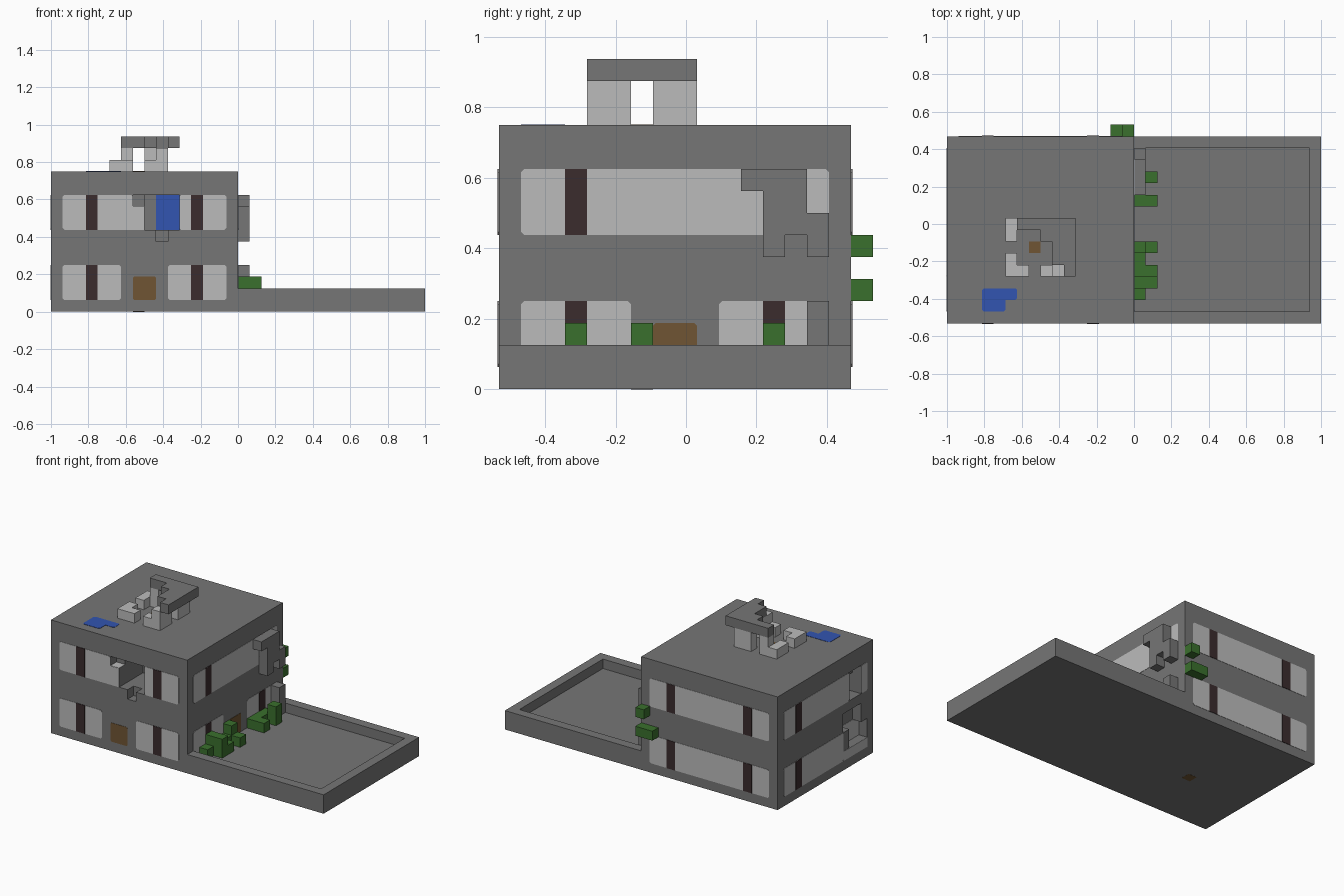
import bpy, bmesh
from itertools import product
from mathutils import Vector

cube = bpy.data.objects.get("Cube")
if cube:
    bpy.data.objects.remove(cube, do_unlink=True)

U = 1 / 16            # grid step
ORIGIN = Vector((-1, -0.53125, 0))


def material(name, rgb):
    m = bpy.data.materials.new(name)
    m.use_nodes = True
    m.diffuse_color = (*rgb, 1)
    m.node_tree.nodes["Principled BSDF"].inputs["Base Color"].default_value = (*rgb, 1)
    return m


STONE = material("grey stone", (0.18, 0.18, 0.18))
PALE = material("pale glass", (0.5, 0.5, 0.5))
DARK = material("dark frame", (0.043, 0.025, 0.027))
BLUE = material("blue", (0.032, 0.09, 0.44))
GREEN = material("leaf green", (0.042, 0.16, 0.026))
BROWN = material("wood brown", (0.16, 0.09, 0.033))


def finish(name, bm, mat):
    mesh = bpy.data.meshes.new(name)
    bmesh.ops.recalc_face_normals(bm, faces=bm.faces)
    bm.to_mesh(mesh)
    bm.free()
    mesh.materials.append(mat)
    obj = bpy.data.objects.new(name, mesh)
    bpy.context.collection.objects.link(obj)
    return obj


def block(i0, i1, j0, j1, k0, k1):
    return set(product(range(i0, i1), range(j0, j1), range(k0, k1)))


def shell(name, cells, mat):
    """Outer skin of a set of grid cells, with flat areas merged."""
    bm = bmesh.new()
    verts = {}

    def vert(p):
        if p not in verts:
            verts[p] = bm.verts.new(ORIGIN + Vector(p) * U)
        return verts[p]

    for c in cells:
        for axis, side in product(range(3), (0, 1)):
            near = list(c)
            near[axis] += 2 * side - 1
            if tuple(near) in cells:
                continue
            ring = []
            for a, b in ((0, 0), (1, 0), (1, 1), (0, 1)):
                p = list(c)
                p[axis] += side
                p[(axis + 1) % 3] += a
                p[(axis + 2) % 3] += b
                ring.append(vert(tuple(p)))
            bm.faces.new(ring if side else ring[::-1])
    bmesh.ops.dissolve_limit(bm, angle_limit=0.01, verts=bm.verts, edges=bm.edges)
    return finish(name, bm, mat)


# Each side maps (along, up, outward) in grid steps to the grid
SIDES = {
    "front": lambda a, b, d: (a, -d, b),
    "back": lambda a, b, d: (a, 16 + d, b),
    "right": lambda a, b, d: (16 + d, a, b),
    "left": lambda a, b, d: (-d, a, b),
    "top": lambda a, b, d: (a, b, 12 + d),
    "bottom": lambda a, b, d: (a, b, -d),
}


def plate(name, side, a0, a1, b0, b1, mat, cut=0.0, lift=0.03, base=0):
    """Thin plate on one side, with optionally clipped corners."""
    pts = [(a0 + cut, b0), (a1 - cut, b0), (a1, b0 + cut), (a1, b1 - cut),
           (a1 - cut, b1), (a0 + cut, b1), (a0, b1 - cut), (a0, b0 + cut)]
    if not cut:
        pts = [(a0, b0), (a1, b0), (a1, b1), (a0, b1)]
    place = SIDES[side]
    bm = bmesh.new()
    low, high = [[bm.verts.new(ORIGIN + Vector(place(a, b, d)) * U) for a, b in pts]
                 for d in (base, base + lift)]
    bm.faces.new(low)
    bm.faces.new(high)
    for n in range(len(pts)):
        m = (n + 1) % len(pts)
        bm.faces.new((low[n], low[m], high[m], high[n]))
    return finish(name, bm, mat)


# Building with broken openings in its front and left walls
house = block(0, 16, 0, 16, 0, 12)
house -= block(7, 8, 0, 1, 9, 10) | block(8, 11, 0, 4, 7, 10) | block(9, 10, 0, 1, 6, 7)
house -= block(0, 1, 2, 5, 9, 10) | block(0, 2, 2, 4, 7, 9)
house -= block(0, 1, 2, 5, 4, 6) | block(0, 1, 1, 4, 2, 4)
shell("house_body", house, STONE)
plate("front_opening_back", "front", 9, 11, 7, 10, BLUE, base=-4)
plate("front_opening_ledge", "top", 7, 8, 0, 1, PALE, base=-3)
plate("left_opening_ledge", "top", 0, 1, 4, 5, PALE, base=-3)
plate("left_opening_back", "left", 1, 4, 2, 4, PALE, base=-1)

# Yard tray with a raised rim
shell("yard", block(16, 32, 0, 16, 0, 2) - block(16, 31, 1, 15, 1, 2), STONE)

# Windows: (side, along start, along end, bottom, top)
WINDOWS = [
    ("front", 1, 6, 1, 4), ("front", 10, 15, 1, 4),
    ("front", 1, 7, 7, 10), ("front", 11, 15, 7, 10),
    ("right", 1, 6, 1, 4), ("right", 10, 15, 1, 4), ("right", 1, 15, 7, 10),
    ("back", 1, 15, 1, 4), ("back", 1, 15, 7, 10),
    ("left", 5, 15, 1, 4), ("left", 4, 15, 7, 10),
]
for side, *area in WINDOWS:
    plate(side + "_window", side, *area, PALE, cut=0.15)
plate("front_window_step", "front", 6.8, 8, 7, 9, PALE)
plate("left_window_tip", "left", 1, 2, 7, 10, PALE, cut=0.15)
plate("left_window_sill", "left", 1, 5, 1, 2, PALE)

# Dark uprights
for side in ("front", "right", "back", "left"):
    for bottom in (1, 7):
        for a in (3, 12):
            if side != "left" or a == 12:
                plate(side + "_upright", side, a, a + 1, bottom, bottom + 3, DARK, lift=0.06)

# Doors, roof pool and wooden core ends
plate("front_door", "front", 7, 9, 1, 3, BROWN, cut=0.12)
plate("right_door", "right", 7, 9, 1, 3, BROWN, cut=0.12)
plate("roof_pool_long", "top", 3, 6, 2, 3, BLUE, cut=0.15)
plate("roof_pool_wide", "top", 3, 5, 1, 2.5, BLUE, cut=0.15)
plate("core_top", "top", 7, 8, 6, 7, BROWN)
plate("core_bottom", "bottom", 7, 8, 6, 7, BROWN, lift=0.01)

# Stone pieces standing out from the right wall
ruin = block(16, 17, 11, 14, 9, 10) | block(16, 17, 12, 14, 8, 9)
ruin |= block(16, 17, 12, 15, 7, 8) | block(16, 17, 12, 13, 6, 7) | block(16, 17, 14, 15, 6, 7)
shell("wall_rubble", ruin, STONE)
shell("wall_post", block(16, 17, 14, 15, 1, 4), STONE)

# Bushes along the right wall and on the back
bush = block(16, 17, 2, 7, 1, 2) | block(16, 18, 3, 5, 1, 2) | block(16, 18, 3, 4, 2, 3)
bush |= block(16, 18, 6, 7, 1, 2) | block(16, 17, 6, 7, 2, 3)
shell("front_bushes", bush, GREEN)
hedge = block(16, 18, 10, 11, 1, 2) | block(16, 17, 11, 13, 1, 2) | block(17, 18, 12, 13, 1, 3)
shell("rear_bushes", hedge, GREEN)
shell("ivy_low", block(14, 16, 16, 17, 4, 5), GREEN)
shell("ivy_high", block(15, 16, 16, 17, 6, 7), GREEN)

# Ruined roof tower: ring of pale walls with a gap in each side
ring = block(5, 10, 4, 9, 12, 13) - block(6, 9, 5, 8, 12, 13)
ring -= block(7, 8, 4, 9, 12, 13) | block(5, 10, 6, 7, 12, 13)
ring |= block(9, 10, 4, 6, 13, 14) | block(9, 10, 7, 9, 13, 14)
ring |= block(6, 7, 8, 9, 13, 14) | block(8, 9, 8, 9, 13, 14)
shell("tower_walls", ring, PALE)
slab = block(6, 11, 8, 9, 14, 15) | block(8, 11, 7, 8, 14, 15)
slab |= block(9, 11, 5, 7, 14, 15) | block(10, 11, 4, 5, 14, 15)
shell("tower_roof", slab, STONE)
